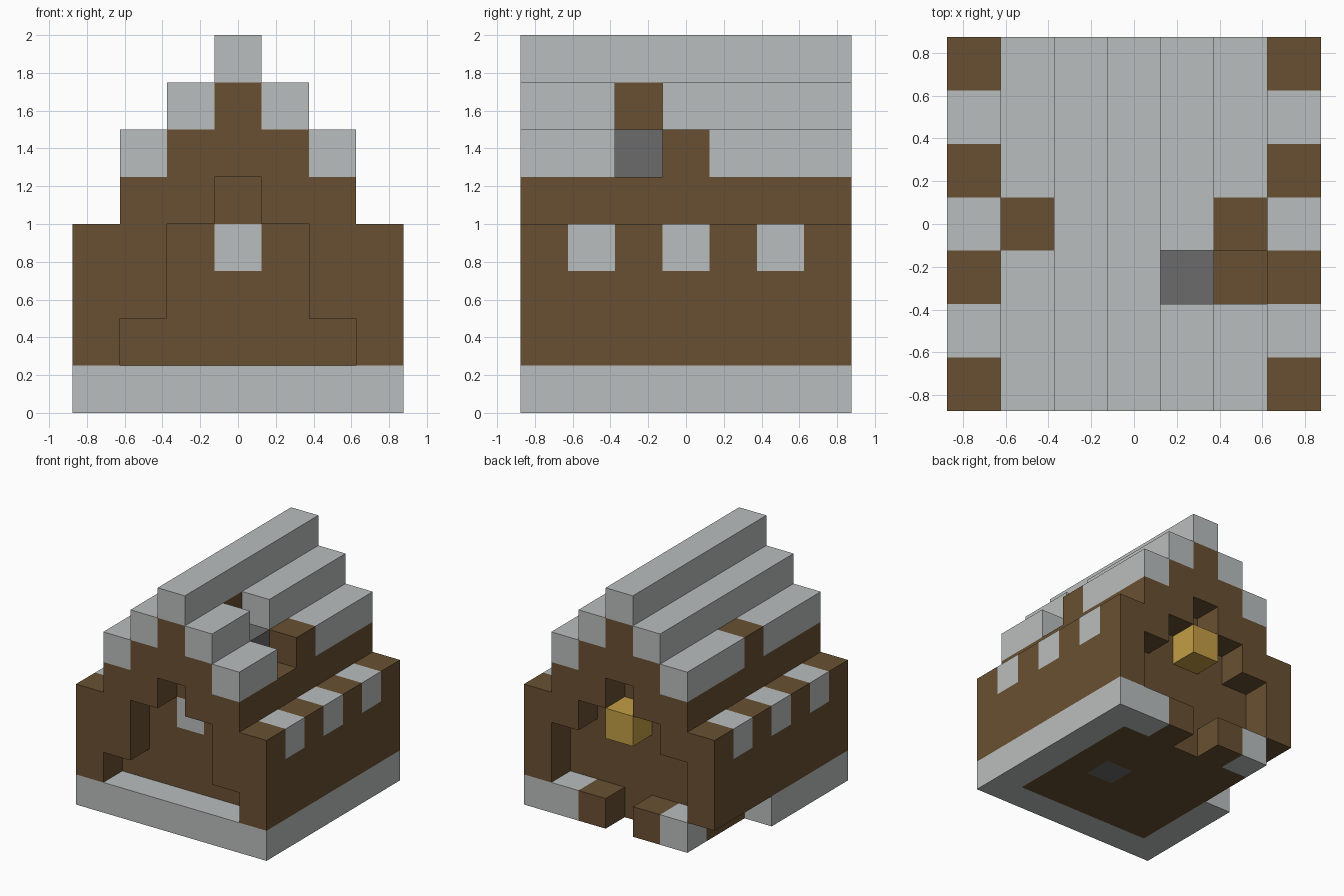
import bpy
import bmesh
from mathutils import Vector

if "Cube" in bpy.data.objects:
    bpy.data.objects.remove(bpy.data.objects["Cube"])

CELL = 0.25
N = 7


def material(name, rgb):
    mat = bpy.data.materials.new(name)
    mat.use_nodes = True
    mat.diffuse_color = (*rgb, 1)
    mat.node_tree.nodes["Principled BSDF"].inputs["Base Color"].default_value = (*rgb, 1)
    return mat


stone = material("light stone", (0.49, 0.515, 0.51))
wood = material("brown wood", (0.141, 0.081, 0.032))
slate = material("dark slate", (0.147, 0.147, 0.147))
gold = material("gold", (0.552, 0.337, 0.061))


def block(xs, ys, zs):
    """Set of grid cells; each argument is one index or an inclusive pair."""
    spans = [range(s, s + 1) if isinstance(s, int) else range(s[0], s[1] + 1)
             for s in (xs, ys, zs)]
    return {(i, j, k) for i in spans[0] for j in spans[1] for k in spans[2]}


def build(name, mat, cells):
    """One closed mesh around the cells, with merged flat faces."""
    bm = bmesh.new()
    for cell in sorted(cells):
        for axis in range(3):
            for side in (0, 1):
                step = [0, 0, 0]
                step[axis] = 1 if side else -1
                if tuple(c + s for c, s in zip(cell, step)) in cells:
                    continue
                u, v = (axis + 1) % 3, (axis + 2) % 3
                ring = []
                for a, b in ((0, 0), (1, 0), (1, 1), (0, 1)):
                    p = Vector(cell)
                    p[axis] += side
                    p[u] += a
                    p[v] += b
                    ring.append(bm.verts.new((p - Vector((N / 2, N / 2, 0))) * CELL))
                bm.faces.new(ring if side else ring[::-1])
    bmesh.ops.remove_doubles(bm, verts=bm.verts, dist=0.001)
    bmesh.ops.dissolve_limit(bm, angle_limit=0.01, verts=bm.verts, edges=bm.edges)
    bmesh.ops.triangulate(bm, faces=[f for f in bm.faces if len(f.verts) > 4])
    mesh = bpy.data.meshes.new(name)
    bm.to_mesh(mesh)
    bm.free()
    mesh.materials.append(mat)
    obj = bpy.data.objects.new(name, mesh)
    bpy.context.collection.objects.link(obj)


# Single blocks set into the house
windows = {(i, j, 3) for i in (0, 6) for j in (1, 3, 5)}
front_window = block(3, 1, 3)
hearth = block(4, 3, 0)
flue = block(4, 2, 5)
roof_patches = {(1, 3, 5), (5, 3, 5)}
door_posts = {(2, 6, 0), (4, 6, 0)}

# Foundation ring, broken at one back corner and at the back step
floor = block((1, 5), (1, 5), 0)
foundation = block((0, 6), (0, 6), 0) - floor - door_posts
foundation -= block(0, (4, 6), 0) | block(3, 6, 0)

# Walls and solid core
side_walls = (block(0, (0, 6), (1, 3)) | block(6, (0, 6), (1, 3))) - windows
core = block((1, 5), (1, 5), (1, 4)) - front_window


def gable_wall(y, wide_top):
    """End wall with a stepped opening; wide_top is the top row of its wide part."""
    opening = block((1, 5), y, (1, wide_top)) | block((2, 4), y, (1, 3)) | block(3, y, 4)
    return block((1, 5), y, (1, 4)) - opening


# Stepped roof over a solid attic
attic = (block((2, 4), (0, 6), 5) | block(3, (0, 6), 6)) - flue
roof = block(3, (0, 6), 7)
for inset in (1, 2):
    for x in (inset, 6 - inset):
        roof |= block(x, (0, 6), 4 + inset)
roof -= roof_patches | {(5, 2, 5), (4, 2, 6)}

parts = (
    ("foundation", stone, foundation),
    ("floor", wood, floor - hearth),
    ("hearth", slate, hearth),
    ("door_posts", wood, door_posts),
    ("house_walls", wood,
     side_walls | core | gable_wall(0, 1) | gable_wall(6, 2) | attic),
    ("side_windows", stone, windows),
    ("front_window", stone, front_window),
    ("roof", stone, roof),
    ("roof_patches", wood, roof_patches),
    ("flue", slate, flue),
    ("back_lantern", gold, block(3, 6, 3)),
)
for part in parts:
    build(*part)
